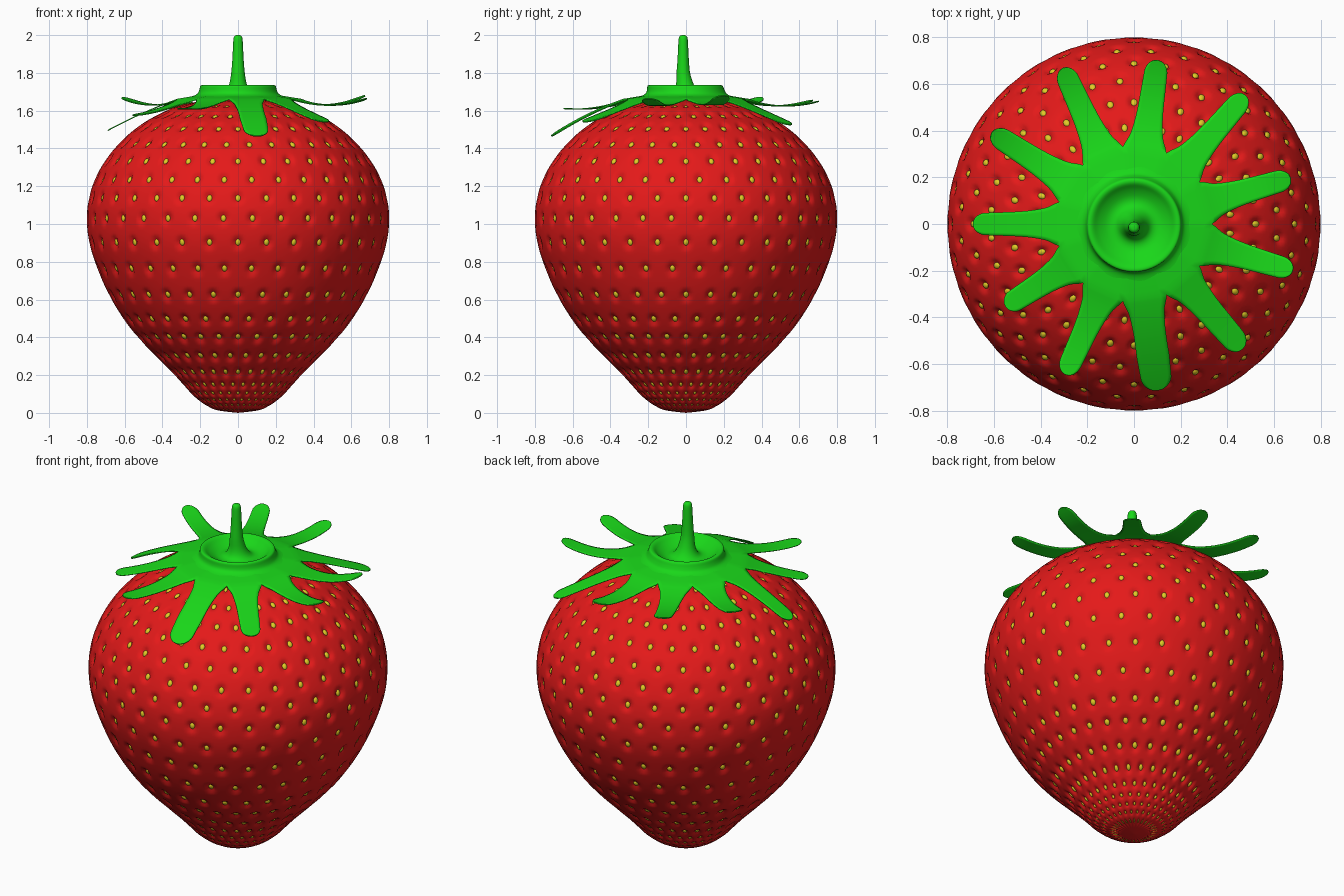
import bpy, bmesh, math
from mathutils import Vector, Matrix

if "Cube" in bpy.data.objects:
    bpy.data.objects.remove(bpy.data.objects["Cube"])

def material(name, col):
    m = bpy.data.materials.new(name)
    m.diffuse_color = (*col, 1)
    m.use_nodes = True
    m.node_tree.nodes["Principled BSDF"].inputs["Base Color"].default_value = m.diffuse_color
    return m

RED = material("red", (0.78, 0.01, 0.01))
GREEN = material("green", (0.01, 0.68, 0.01))
YELLOW = material("yellow", (0.75, 0.6, 0.02))

def finish(bm, name, mat):
    bmesh.ops.recalc_face_normals(bm, faces=bm.faces)
    me = bpy.data.meshes.new(name)
    bm.to_mesh(me)
    bm.free()
    me.materials.append(mat)
    for p in me.polygons:
        p.use_smooth = True
    ob = bpy.data.objects.new(name, me)
    bpy.context.collection.objects.link(ob)
    return ob

def skin(bm, rings, closed=True):
    for a, b in zip(rings, rings[1:]):
        n = len(a)
        for i in range(n if closed else n - 1):
            j = (i + 1) % n
            bm.faces.new((a[i], a[j], b[j], b[i]))

def spline(pts, u):
    i = min(int(u), len(pts) - 2)
    t = u - i
    p = [Vector(pts[max(0, min(len(pts) - 1, i + k))]) for k in (-1, 0, 1, 2)]
    return 0.5 * (2 * p[1] + (p[2] - p[0]) * t + (2 * p[0] - 5 * p[1] + 4 * p[2] - p[3]) * t * t
                  + (3 * p[1] - p[0] - 3 * p[2] + p[3]) * t ** 3)

# Fruit profile (radius, height): every inner point is also a row of seeds
ROWS = [(0, 0), (.11, .014), (.165, .038), (.205, .065), (.245, .1), (.285, .145), (.345, .21),
        (.43, .295), (.525, .395), (.60, .49), (.68, .62), (.742, .76), (.787, .9), (.8, 1.03),
        (.788, 1.14), (.755, 1.24), (.70, 1.34), (.625, 1.43), (.53, 1.515), (.42, 1.58),
        (.30, 1.63), (.15, 1.655), (0, 1.66)]
LAST = len(ROWS) - 1
SEEDS, COLS, SUB = 32, 320, 8

def frame(u):
    """Profile point, tangent and outward normal in the (r, z) plane."""
    p = spline(ROWS, u)
    t = (spline(ROWS, min(u + .02, LAST)) - spline(ROWS, max(u - .02, 0))).normalized()
    return p, t, Vector((t.y, -t.x))

def spacing(k):
    return (Vector(ROWS[k + 1]) - Vector(ROWS[k - 1])).length / 2

def dimple_size(k):
    r = ROWS[k][0]
    return min(.044, .45 * spacing(k)), min(.036, .40 * r * math.tau / SEEDS)

# Dimpled fruit
bm = bmesh.new()
rings = []
for s in range(1, LAST * SUB):
    u = s / SUB
    p, t, n = frame(u)
    k = max(1, min(LAST - 1, round(u)))
    sv, sh = dimple_size(k)
    dv = (u - k) * spacing(k) / sv
    ring = []
    for c in range(COLS):
        f = c / COLS * SEEDS - .5 * (k % 2)
        dh = (f - round(f)) * math.tau * p.x / SEEDS / sh
        d = dv * dv + dh * dh
        q = p - n * (.6 * min(sv, sh) * (1 - d) ** 2 if d < 1 else 0)
        a = c / COLS * math.tau - math.pi / 2
        ring.append(bm.verts.new((q.x * math.cos(a), q.x * math.sin(a), q.y)))
    rings.append(ring)
skin(bm, rings)
for ring, z in ((rings[0], 0), (rings[-1], ROWS[-1][1])):
    pole = bm.verts.new((0, 0, z))
    for i in range(COLS):
        bm.faces.new((ring[i], ring[(i + 1) % COLS], pole))
finish(bm, "fruit", RED)

# Seeds lying in the dimples
bm = bmesh.new()
for k in range(1, LAST - 1):
    p, t, n = frame(k)
    sv, sh = dimple_size(k)
    m = min(sv, sh)
    c = p - n * .5 * m
    for i in range(SEEDS):
        a = (i + .5 * (k % 2)) / SEEDS * math.tau - math.pi / 2
        ca, sa = math.cos(a), math.sin(a)
        side = Vector((-sa, ca, 0)) * sh * .42
        up = Vector((t.x * ca, t.x * sa, t.y)) * sv * .45
        out = Vector((n.x * ca, n.x * sa, n.y)) * m * .32
        mat = Matrix((side, up, out)).transposed().to_4x4()
        mat.translation = (c.x * ca, c.x * sa, c.y)
        bmesh.ops.create_icosphere(bm, subdivisions=2, radius=1, matrix=mat)
finish(bm, "seeds", YELLOW)

# Stem flowing into a dished collar
STEM = [(0, 2.0), (.014, 1.998), (.023, 1.985), (.026, 1.95), (.03, 1.87), (.037, 1.79),
        (.05, 1.73), (.075, 1.695), (.11, 1.69), (.15, 1.71), (.175, 1.73), (.19, 1.735),
        (.2, 1.73), (.205, 1.71), (.215, 1.69), (.24, 1.677), (.28, 1.668)]
bm = bmesh.new()
rings = []
for s in range(1, (len(STEM) - 1) * 3 + 1):
    p = spline(STEM, s / 3)
    lean = -.015 * max(0, min(1, (p.y - 1.7) / .1))
    rings.append([bm.verts.new((p.x * math.cos(i * math.tau / 64),
                                p.x * math.sin(i * math.tau / 64) + lean, p.y)) for i in range(64)])
skin(bm, rings)
bm.faces.new(rings[0])
finish(bm, "stem_and_collar", GREEN)

# Eleven leaves: full sectors near the collar, then free tongues
STEP = math.tau / 11
# tip radius, tip height, width factor; starting at the left and going clockwise
LEAVES = [(.69, 1.495, 1), (.725, 1.67, 1), (.735, 1.655, 1), (.71, 1.65, 1.05), (.73, 1.525, 1),
          (.70, 1.68, 1), (.71, 1.665, 1), (.71, 1.54, 1.1), (.72, 1.465, 1.4), (.71, 1.612, 1),
          (.655, 1.575, 1)]
BASE = .32
WIDTH = [.093, .07, .059, .053, .05, .048, .046, .043]

def half_width(t, k):
    w = spline([(x, 0) for x in WIDTH], t * (len(WIDTH) - 1)).x
    w *= 1 + (k - 1) * min(1, t * 1.6)
    return w * math.sqrt(max(0, 1 - (max(0, t - .86) / .14) ** 2)) + .0015

bm = bmesh.new()
for i, (tip, tz, k) in enumerate(LEAVES):
    a = math.pi - i * STEP
    ca, sa = math.cos(a), math.sin(a)
    rows = []
    for s in range(-4, 33):
        if s <= 0:
            r = BASE + s * .03
            w, z = r * math.tan(STEP / 2), 1.66 - s * .005
        else:
            t = 1 - (1 - s / 32) ** 1.4
            r = BASE + (tip - BASE) * t
            w = half_width(t, k)
            z = 1.66 - .13 * t + (tz - 1.66 + .13) * t * t
        row = []
        for j in range(-4, 5):
            o = w * j / 4
            row.append(bm.verts.new((r * ca - o * sa, r * sa + o * ca, z)))
        rows.append(row)
    skin(bm, rows, closed=False)
bmesh.ops.remove_doubles(bm, verts=bm.verts, dist=.0005)
leaves = finish(bm, "leaves", GREEN)
mod = leaves.modifiers.new("thickness", 'SOLIDIFY')
mod.thickness = .006
mod.offset = 0
